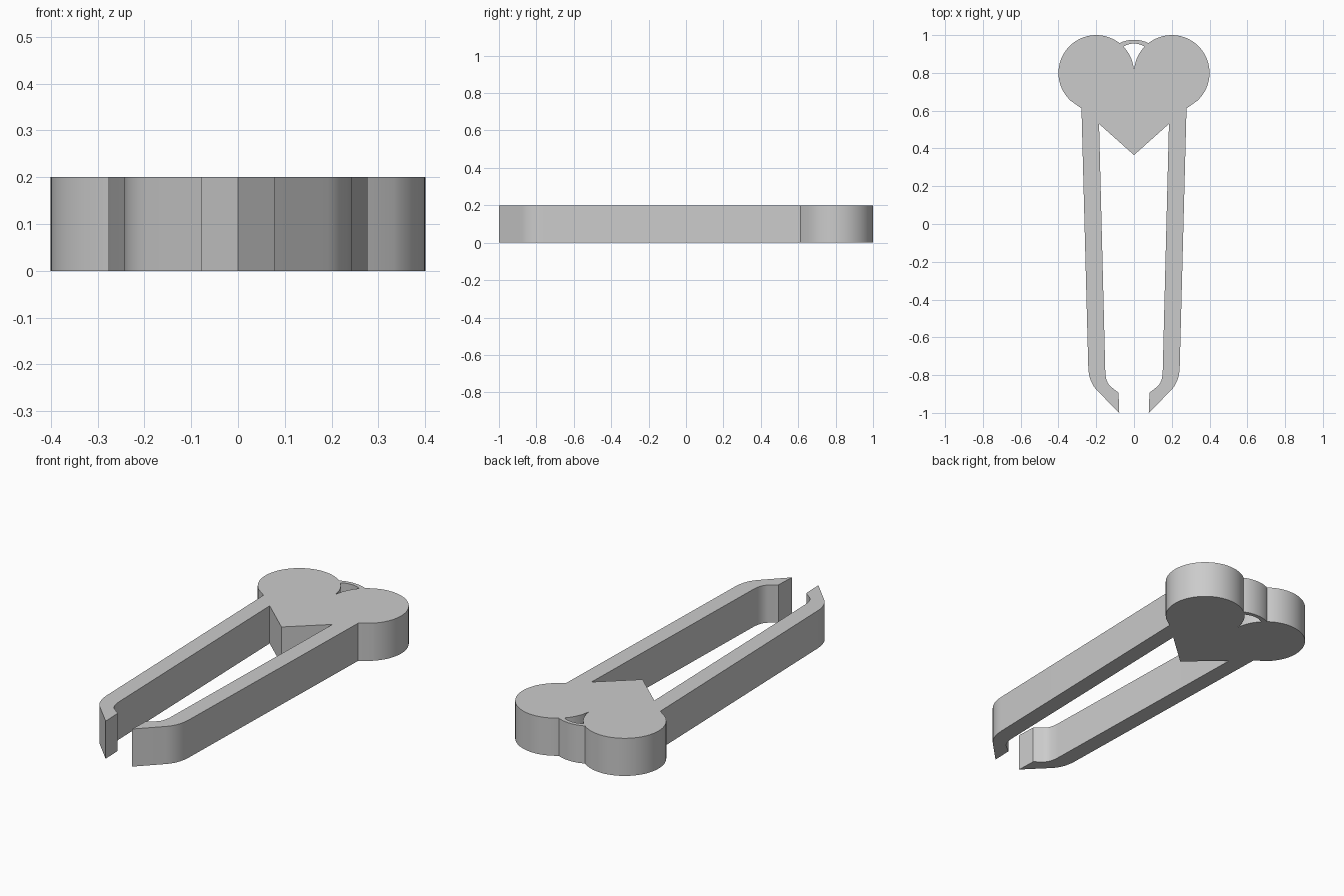
import bpy, bmesh
from math import radians, cos, sin

cube = bpy.data.objects.get("Cube")
if cube:
    bpy.data.objects.remove(cube, do_unlink=True)

THICKNESS = 0.2


def arc(cx, cy, r, start, end, steps):
    """Points along a circular arc, angles in degrees."""
    angles = [radians(start + (end - start) * i / steps) for i in range(steps + 1)]
    return [(cx + r * cos(a), cy + r * sin(a)) for a in angles]


def bend(a, b, c, steps=8):
    """Points along a quadratic curve from a to c, pulled towards b."""
    ts = [i / steps for i in range(steps + 1)]
    return [tuple((1 - t) ** 2 * p + 2 * t * (1 - t) * q + t * t * s
                  for p, q, s in zip(a, b, c)) for t in ts]


# Half outline: heart tip, arm, hooked end, lobe, spring bridge, cleft
outline = [(0, 0.365), (0.185, 0.53)]
outline += bend((0.152, -0.78), (0.15, -0.84), (0.122, -0.862))    # inner bend
outline += [(0.082, -0.893), (0.078, -1.0)]                        # pointed end
outline += bend((0.19, -0.887), (0.239, -0.84), (0.242, -0.76))    # outer bend
outline += [(0.278, 0.612)]
outline += arc(0.2, 0.8, 0.2, -48, 128, 40)                        # lobe
outline += bend((0.077, 0.958), (0.04, 0.975), (0, 0.975))[1:]     # bridge back
outline += bend((0, 0.955), (0.03, 0.955), (0.056, 0.939))[:-1]    # bridge front
outline += arc(0.2, 0.8, 0.2, 136, 173, 10)                        # cleft
outline += [(0, 0.82)]

# Extrude the half outline into a solid
bm = bmesh.new()
base = bm.faces.new([bm.verts.new((x, y, 0)) for x, y in outline])
result = bmesh.ops.extrude_face_region(bm, geom=[base], use_keep_orig=True)
top = [v for v in result["geom"] if isinstance(v, bmesh.types.BMVert)]
bmesh.ops.translate(bm, verts=top, vec=(0, 0, THICKNESS))
bmesh.ops.recalc_face_normals(bm, faces=bm.faces)

# Open the centre plane so the two halves join
centre = [f for f in bm.faces if all(abs(v.co.x) < 1e-5 for v in f.verts)]
bmesh.ops.delete(bm, geom=centre, context="FACES")

mesh = bpy.data.meshes.new("heart_tongs")
bm.to_mesh(mesh)
bm.free()
tongs = bpy.data.objects.new("heart_tongs", mesh)
bpy.context.collection.objects.link(tongs)

# Material
grey = bpy.data.materials.new("light_grey")
grey.use_nodes = True
colour = (0.6, 0.6, 0.6, 1)
grey.diffuse_color = colour
grey.node_tree.nodes["Principled BSDF"].inputs["Base Color"].default_value = colour
mesh.materials.append(grey)

# Mirror, then smooth the curved walls
mirror = tongs.modifiers.new("mirror", "MIRROR")
mirror.use_clip = True
bpy.context.view_layer.objects.active = tongs
tongs.select_set(True)
bpy.ops.object.modifier_apply(modifier=mirror.name)
bpy.ops.object.shade_smooth_by_angle(angle=radians(25))
